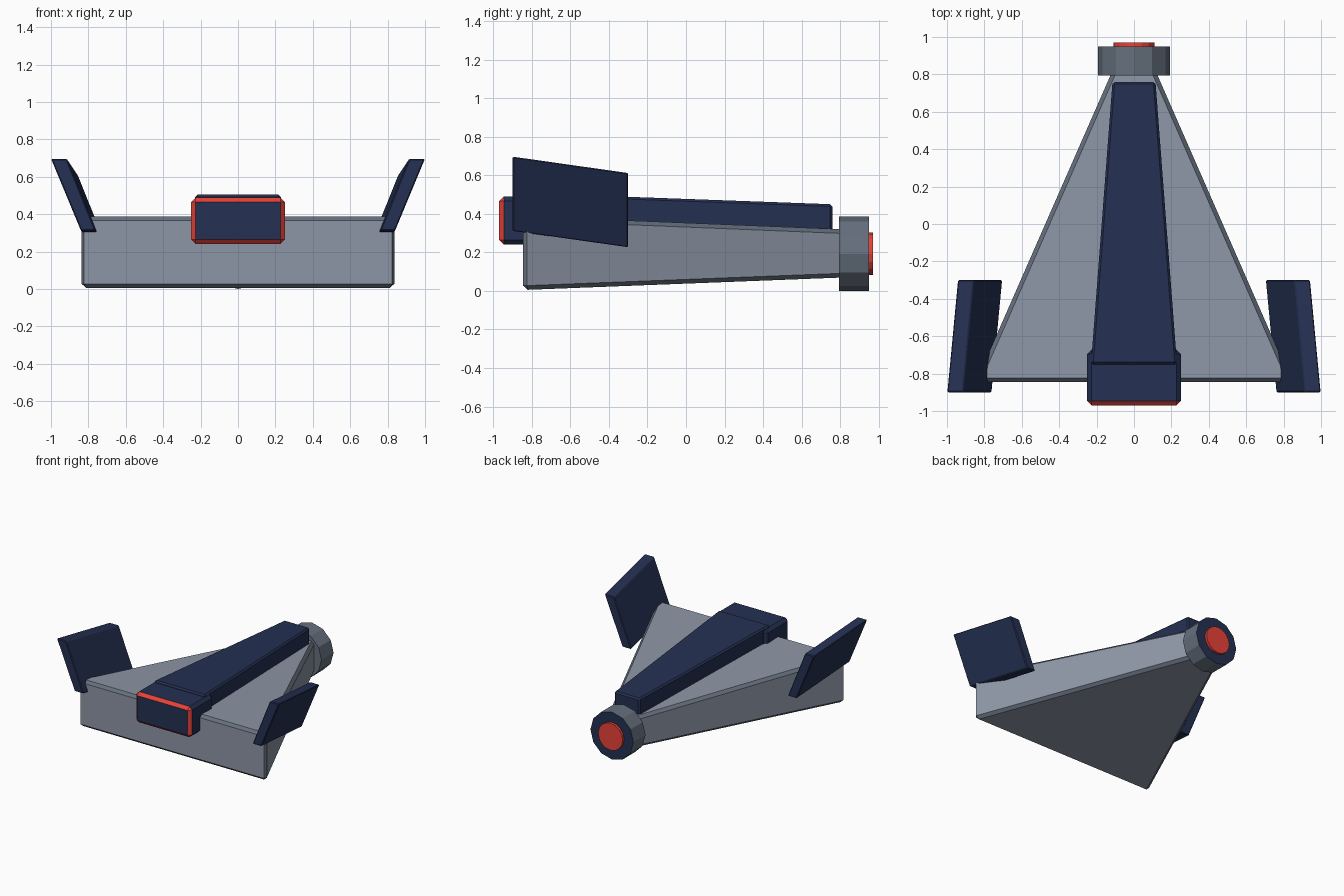
import bpy, bmesh, math
from mathutils import Matrix, Vector

if "Cube" in bpy.data.objects:
    bpy.data.objects.remove(bpy.data.objects["Cube"])


def material(name, rgb):
    m = bpy.data.materials.new(name)
    m.diffuse_color = (*rgb, 1)
    m.use_nodes = True
    m.node_tree.nodes["Principled BSDF"].inputs["Base Color"].default_value = m.diffuse_color
    return m


GREY = material("hull grey", (0.27, 0.305, 0.38))
DARK = material("trim grey", (0.13, 0.16, 0.205))
NAVY = material("navy blue", (0.018, 0.030, 0.085))
RED = material("signal red", (0.80, 0.055, 0.04))


def finish(bm, name, mats):
    bmesh.ops.recalc_face_normals(bm, faces=bm.faces)
    me = bpy.data.meshes.new(name)
    bm.to_mesh(me)
    bm.free()
    for m in mats:
        me.materials.append(m)
    ob = bpy.data.objects.new(name, me)
    bpy.context.collection.objects.link(ob)
    return ob


def loft(front, y0, back, y1, bevel, bevel_mat=-1):
    """Solid between two (x, z) quads standing at y0 and y1, with chamfered edges."""
    bm = bmesh.new()
    a = [bm.verts.new((x, y0, z)) for x, z in front]
    b = [bm.verts.new((x, y1, z)) for x, z in back]
    bm.faces.new(a)
    bm.faces.new(b[::-1])
    for i in range(4):
        j = (i + 1) % 4
        bm.faces.new((a[i], b[i], b[j], a[j]))
    bmesh.ops.recalc_face_normals(bm, faces=bm.faces)
    bmesh.ops.bevel(bm, geom=bm.edges[:], offset=bevel, segments=1,
                    affect='EDGES', profile=0.5, material=bevel_mat)
    bm.normal_update()
    return bm


def rect(hw, z0, z1):
    return [(-hw, z0), (hw, z0), (hw, z1), (-hw, z1)]


def cylinder(name, r, y0, y1, sides, mats, z=0.193):
    bm = bmesh.new()
    bmesh.ops.create_cone(bm, cap_ends=True, segments=sides, radius1=r, radius2=r,
                          depth=y1 - y0,
                          matrix=Matrix.Translation((0, (y0 + y1) / 2, z))
                          @ Matrix.Rotation(-math.pi / 2, 4, 'X'))
    bm.normal_update()
    for f in bm.faces:          # rear cap takes the last material
        if f.normal.y > 0.9:
            f.material_index = len(mats) - 1
    return finish(bm, name, mats)


# wedge hull with darker chamfers
finish(loft(rect(0.845, 0.005, 0.388), -0.845, rect(0.115, 0.07, 0.32), 0.82, 0.022, 1),
       "hull", [GREY, DARK])

# raised spine along the top
finish(loft(rect(0.23, 0.26, 0.505), -0.75, rect(0.115, 0.24, 0.45), 0.76, 0.012),
       "spine", [NAVY])

# front pod, its front chamfers red
bm = loft(rect(0.25, 0.24, 0.49), -0.97, rect(0.25, 0.24, 0.49), -0.67, 0.024)
for f in bm.faces:
    if -0.95 < f.normal.y < -0.3:
        f.material_index = 1
finish(bm, "front_pod", [NAVY, RED])

# canted side fins
sect = [(0.76, 0.312), (0.84, 0.312), (1.0, 0.697), (0.915, 0.697)]
fin = finish(loft(sect, -0.9, [(x - 0.057, z - 0.085) for x, z in sect], -0.3, 0.006),
             "side_fins", [NAVY])
fin.modifiers.new("mirror", 'MIRROR')

# rear engine ring and glowing exhaust
cylinder("engine_ring", 0.193, 0.795, 0.95, 12, [DARK, NAVY])
cylinder("exhaust", 0.11, 0.94, 0.97, 16, [RED])
